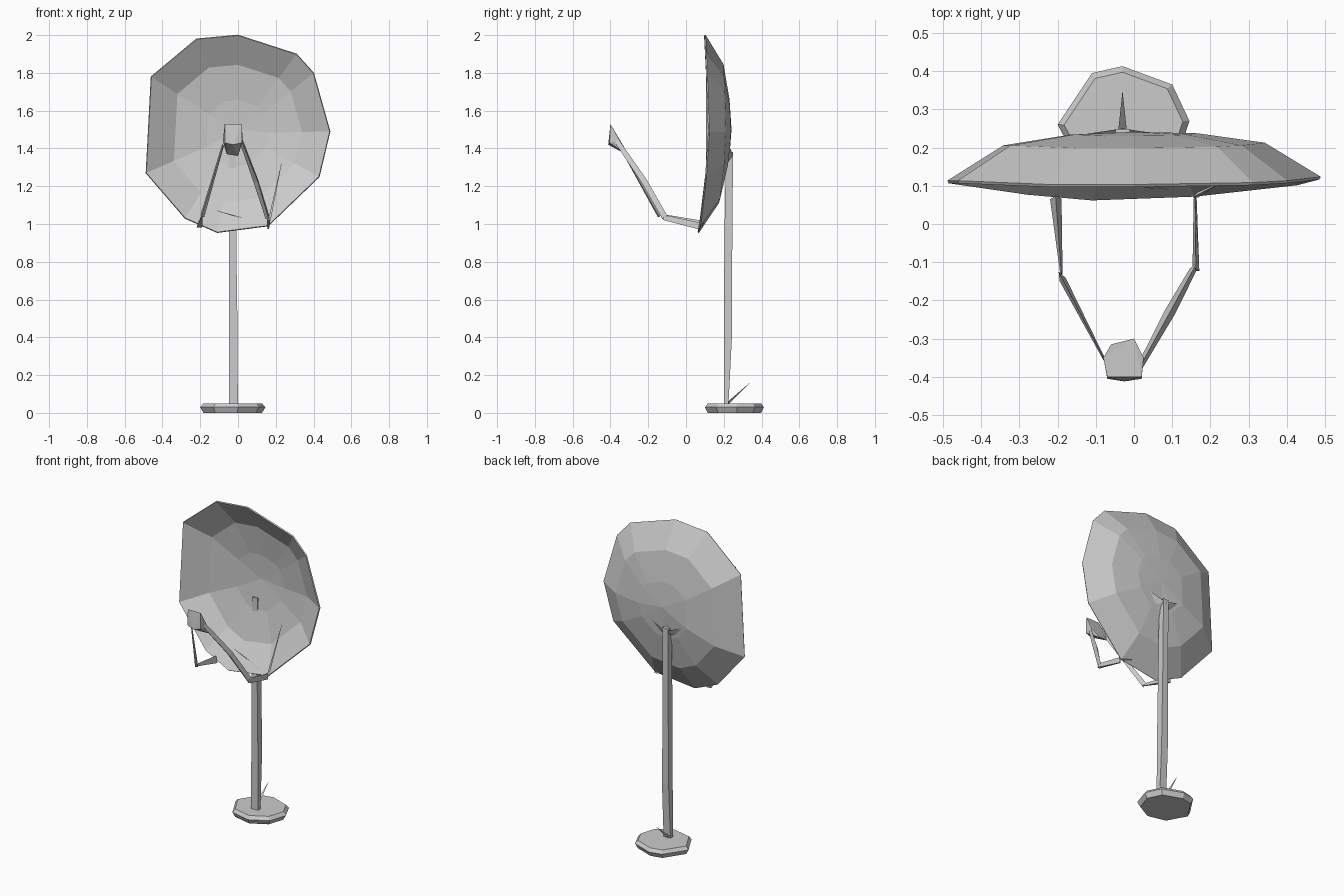
import bpy, bmesh
from mathutils import Vector

if "Cube" in bpy.data.objects:
    bpy.data.objects.remove(bpy.data.objects["Cube"])


def finish(name, bm):
    bmesh.ops.recalc_face_normals(bm, faces=bm.faces)
    me = bpy.data.meshes.new(name)
    bm.to_mesh(me)
    bm.free()
    ob = bpy.data.objects.new(name, me)
    bpy.context.collection.objects.link(ob)
    return ob


def bridge(bm, a, b):
    n = len(a)
    for i in range(n):
        j = (i + 1) % n
        bm.faces.new((a[i], a[j], b[j], b[i]))


def beam(name, stations, sides=3, up=(0, 0, 1)):
    """Tapered bar: each station is (point, half width, half height)."""
    bm = bmesh.new()
    pts = [Vector(s[0]) for s in stations]
    shape = {3: [(-1, -1), (1, -1), (0, 1)],
             4: [(-1, -1), (1, -1), (1, 1), (-1, 1)]}[sides]
    rings = []
    for i, (_, w, h) in enumerate(stations):
        d = (pts[min(i + 1, len(pts) - 1)] - pts[max(i - 1, 0)]).normalized()
        s = d.cross(Vector(up)).normalized()
        t = s.cross(d)
        rings.append([bm.verts.new(pts[i] + s * u * w + t * v * h) for u, v in shape])
    for a, b in zip(rings, rings[1:]):
        bridge(bm, a, b)
    bm.faces.new(rings[0])
    bm.faces.new(rings[-1])
    return finish(name, bm)


def hull(name, pts):
    bm = bmesh.new()
    for p in pts:
        bm.verts.new(p)
    bmesh.ops.convex_hull(bm, input=bm.verts)
    return finish(name, bm)


# Reflector: faceted concave shell, irregular rim, one inner ring and a centre
rim = [(0, .10, 2.0), (.31, .105, 1.90), (.40, .11, 1.80), (.487, .12, 1.49),
       (.43, .105, 1.25), (.16, .075, .99), (-.11, .065, .955), (-.28, .08, 1.03),
       (-.487, .11, 1.27), (-.46, .11, 1.78), (-.22, .10, 1.98)]
bm = bmesh.new()
outer = [bm.verts.new(p) for p in rim]
rings = [outer]
for scale, depth in ((.70, .202), (.34, .230)):
    rings.append([bm.verts.new((x * scale, depth + (y - .11) * scale,
                                1.48 + (z - 1.48) * scale)) for x, y, z in rim])
for a, b in zip(rings, rings[1:]):
    bridge(bm, a, b)
centre = bm.verts.new((0, .237, 1.5))
for i in range(len(rim)):
    bm.faces.new((rings[-1][i], rings[-1][(i + 1) % len(rim)], centre))
bmesh.ops.triangulate(bm, faces=bm.faces)
dish = finish("reflector_dish", bm)
mod = dish.modifiers.new("thickness", 'SOLIDIFY')
mod.thickness = .008
mod.offset = 0

# Base plate: chamfered irregular slab
foot = [(-.2, .26), (-.11, .395), (-.03, .413), (.1, .365), (.145, .27),
        (.11, .16), (0, .10), (-.13, .13)]
hull("base_plate",
     [(x, y, .03) for x, y in foot]
     + [(-.03 + (x + .03) * .9, .255 + (y - .255) * .9, z)
        for x, y in foot for z in (0, .05)])
hull("base_brace", [(-.045, .21, .05), (-.015, .21, .05), (-.03, .225, .045), (-.03, .35, .17)])

# Mast with a slight bow
beam("mast", [((-.025, .212, .03), .024, .012), ((-.025, .222, .4), .023, .021),
              ((-.028, .224, .9), .019, .021), ((-.03, .23, 1.38), .019, .019)],
     4, (0, 1, 0))

# Mounting bracket: two fins and a strip behind the mast head
for side in (-1, 1):
    hull("bracket_fin", [(-.03, .22, 1.32), (-.03, .25, 1.36),
                         (-.03 + side * .10, .235, 1.40), (-.03 + side * .06, .222, 1.34)])
hull("bracket_strut", [(-.05, .215, 1.38), (-.01, .215, 1.38), (-.03, .248, 1.38),
                       (-.03, .232, 1.05)])

# Feed arms, each in two tapered segments
beam("left_arm_lower", [((-.205, .07, 1.0), .015, .02), ((-.19, -.13, 1.045), .003, .008)])
beam("left_arm_upper", [((-.192, -.135, 1.045), .009, .014), ((-.08, -.35, 1.42), .003, .008)])
beam("right_arm_lower", [((.16, .07, .99), .004, .018), ((.162, -.12, 1.035), .009, .014)])
beam("right_arm_upper", [((.16, -.11, 1.035), .009, .015), ((.1, -.22, 1.23), .014, .014),
                         ((.02, -.365, 1.44), .008, .012)])

# Thin stays on the inside of the dish
beam("dish_stay", [((.16, .075, .99), .007, .006), ((.23, .11, 1.32), .001, .001)], 3, (0, 1, 0))
beam("lower_stay", [((.16, .08, .99), .006, .006), ((-.11, .12, 1.07), .001, .001)])

# Feed head: tilted faceted block
hull("feed_head", [(-.07, -.40, 1.53), (.02, -.40, 1.53), (-.07, -.405, 1.43),
                   (.02, -.405, 1.43), (-.025, -.412, 1.42), (-.08, -.35, 1.44),
                   (.025, -.35, 1.44), (-.06, -.315, 1.37), (0, -.30, 1.36)])
